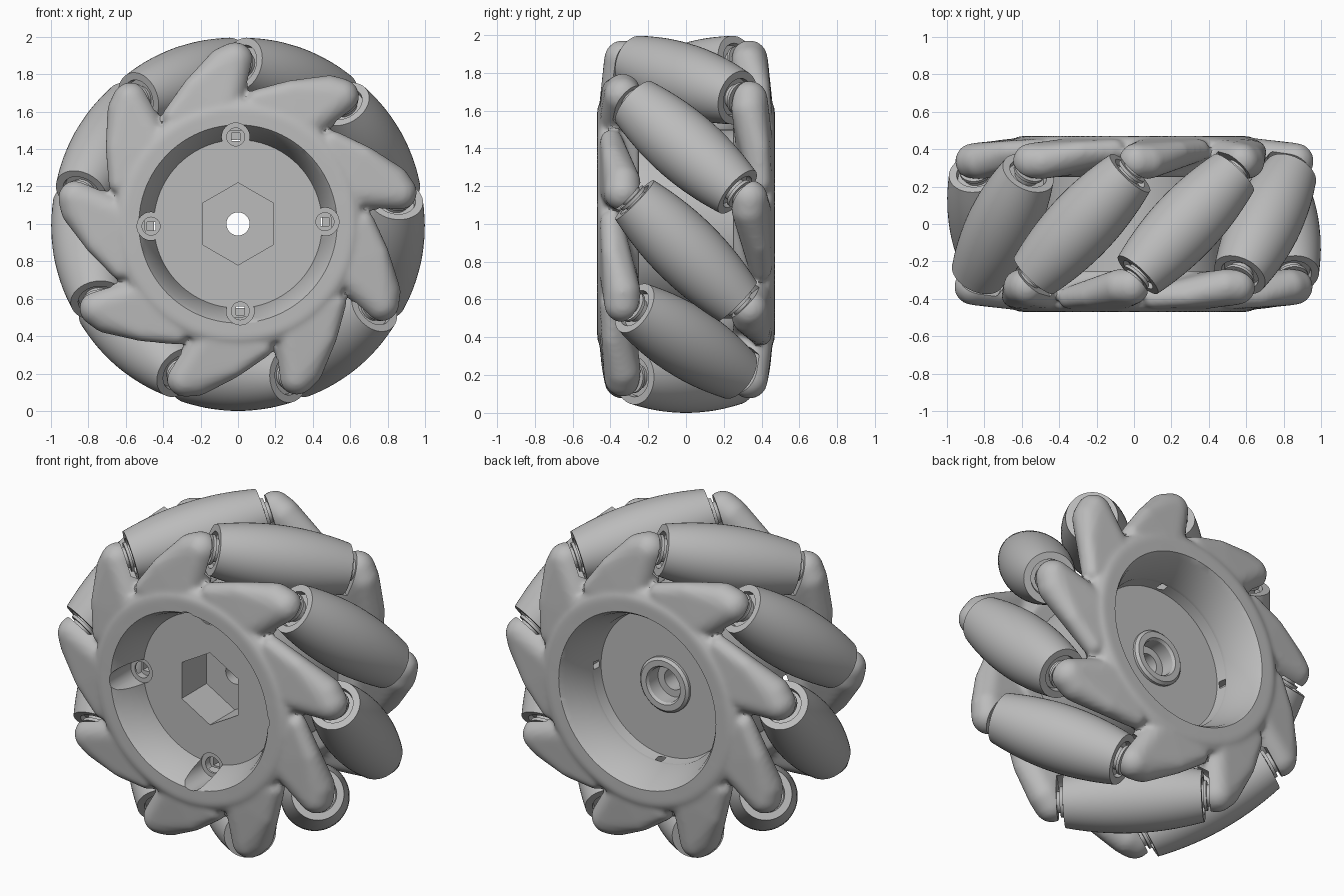
import bpy, bmesh, math
from mathutils import Matrix, Vector

if "Cube" in bpy.data.objects:
    bpy.data.objects.remove(bpy.data.objects["Cube"])

COUNT, AXIS_R, HALF = 9, 0.81, 0.385
PHASE = math.radians(30)
CENTRE = Matrix.Translation((0, 0, 1))
FRONT = Matrix.Rotation(math.pi / 2, 4, 'X')      # local z becomes forward

grey = bpy.data.materials.new("mid_grey")
grey.use_nodes = True
grey.diffuse_color = (0.5, 0.5, 0.5, 1)
grey.node_tree.nodes["Principled BSDF"].inputs["Base Color"].default_value = (0.5, 0.5, 0.5, 1)


def radial(angle, r=1.0, y=0.0):
    return Vector((r * math.cos(angle), y, r * math.sin(angle)))


def finish(name, bm, matrix):
    bmesh.ops.transform(bm, matrix=matrix, verts=bm.verts)
    bmesh.ops.recalc_face_normals(bm, faces=bm.faces)
    mesh = bpy.data.meshes.new(name)
    bm.to_mesh(mesh)
    bm.free()
    mesh.materials.append(grey)
    ob = bpy.data.objects.new(name, mesh)
    bpy.context.collection.objects.link(ob)
    return ob


def lathe(name, profile, matrix, steps=64, closed=False):
    """Revolve (radius, height) points about local z."""
    bm = bmesh.new()
    verts = [bm.verts.new((r, 0, h)) for r, h in profile]
    pairs = list(zip(verts, verts[1:]))
    if closed:
        pairs.append((verts[-1], verts[0]))
    edges = [bm.edges.new(p) for p in pairs]
    bmesh.ops.spin(bm, geom=verts + edges, axis=(0, 0, 1), cent=(0, 0, 0),
                   angle=math.tau, steps=steps)
    bmesh.ops.remove_doubles(bm, verts=bm.verts, dist=1e-5)
    return finish(name, bm, matrix)


def activate(ob):
    bpy.ops.object.select_all(action='DESELECT')
    ob.select_set(True)
    bpy.context.view_layer.objects.active = ob


def join(obs):
    activate(obs[0])
    for ob in obs:
        ob.select_set(True)
    bpy.ops.object.join()
    return obs[0]


def modify(ob, kind, **settings):
    activate(ob)
    mod = ob.modifiers.new(kind.title(), kind)
    for key, value in settings.items():
        setattr(mod, key, value)
    bpy.ops.object.modifier_apply(modifier=mod.name)


def cut(ob, cutter):
    modify(ob, 'BOOLEAN', operation='DIFFERENCE', solver='EXACT', object=cutter)


def smooth(ob, degrees=30):
    activate(ob)
    bpy.ops.object.shade_smooth_by_angle(angle=math.radians(degrees))


def barrel(half, grow=0.0, n=14):
    """Crowned roller outline whose tilted sweep follows the tread circle."""
    ts = [half * (2 * i / n - 1) for i in range(n + 1)]
    return [(1 - math.sqrt(AXIS_R ** 2 + t * t / 2) + grow, t) for t in ts]


# Rollers with recessed ends, washers and axle pins
angles = [PHASE + i * math.tau / COUNT for i in range(COUNT)]
clearances = []
for i, a in enumerate(angles):
    lean = Vector((-math.sin(a), -1, math.cos(a))).normalized()
    place = CENTRE @ Matrix.Translation(radial(a, AXIS_R)) @ lean.to_track_quat('Z', 'X').to_matrix().to_4x4()
    end = [(0.105, HALF), (0.1, HALF - 0.03), (0.065, HALF - 0.03), (0.065, HALF + 0.005),
           (0.085, HALF + 0.005), (0.085, HALF + 0.022), (0.06, HALF + 0.022),
           (0.06, HALF + 0.08), (0, HALF + 0.08)]
    start = [(r, -h) for r, h in reversed(end)]
    smooth(lathe(f"roller_{i + 1}", start + barrel(HALF) + end, place, 48))
    clear = [(0, -HALF - 0.04)] + barrel(HALF + 0.04, 0.012) + [(0, HALF + 0.04)]
    clearances.append(lathe("roller_clearance", clear, place, 32))
clearance = join(clearances)

# Screw bores and square through holes
bores, squares = [], []
for k in range(4):
    place = CENTRE @ Matrix.Translation(radial(math.radians(91.5 + 90 * k), 0.465)) @ FRONT
    bores.append(lathe("screw_bore", [(0, 0.6), (0.075, 0.6), (0.075, 0.262), (0.048, 0.262),
                                      (0.048, 0.22), (0, 0.22)], place, 32))
    bm = bmesh.new()
    bmesh.ops.create_cube(bm, size=1, matrix=Matrix.Diagonal((0.045, 0.045, 2, 1)))
    squares.append(finish("square_hole", bm, place))
bore, square = join(bores), join(squares)


def finger(tip, matrix):
    """Rounded support arm with a thin trailing shoulder, leaning out to an axle end."""
    bm = bmesh.new()
    # angle past the tip in degrees, radius, depth, ball size
    balls = [(0, 0.875, -0.335, 0.098), (4, 0.855, -0.335, 0.095), (7, 0.58, -0.365, 0.1),
             (17, 0.765, -0.385, 0.06), (30, 0.67, -0.395, 0.06)]
    for turn, r, y, size in balls:
        bmesh.ops.create_icosphere(bm, subdivisions=3, radius=size,
                                   matrix=Matrix.Translation(radial(tip + math.radians(turn), r, y)))
    bmesh.ops.delete(bm, geom=bm.faces[:], context='FACES_ONLY')
    bmesh.ops.convex_hull(bm, input=bm.verts)
    bmesh.ops.delete(bm, geom=[v for v in bm.verts if not v.link_faces], context='VERTS')
    return finish("finger", bm, matrix)


# Side plates: blended fingers on a rim, then crisp pocket and clearances
flip = Matrix.Rotation(math.pi, 4, radial(PHASE))
for name, side in (("front_plate", CENTRE), ("back_plate", CENTRE @ flip)):
    parts = [lathe(name, [(0, 0.47), (0.615, 0.47), (0.66, 0.445), (0.66, 0.33), (0.6, 0.25), (0, 0.25)],
                   side @ FRONT)]
    parts += [finger(a + math.radians(21), side) for a in angles]
    plate = join(parts)
    modify(plate, 'REMESH', mode='VOXEL', voxel_size=0.014)
    modify(plate, 'SMOOTH', factor=0.5, iterations=8)
    pocket = lathe("pocket_cutter", [(0, 0.5), (0.555, 0.5), (0.53, 0.47), (0.51, 0.44),
                                     (0.45, 0.27), (0.45, 0.1), (0, 0.1)], side @ FRONT, 96)
    cut(plate, pocket)
    cut(plate, clearance)
    if name == "front_plate":
        cut(plate, bore)
        cut(plate, square)
    smooth(plate, 35)
    bpy.data.objects.remove(pocket)

# Hub drum with hexagonal socket in front and a round boss in the rear recess
hub = lathe("hub", [(0.062, 0.27), (0.455, 0.27), (0.455, 0.25), (0.5, 0.25), (0.5, -0.25),
                    (0.45, -0.25), (0.44, -0.19), (0.165, -0.19), (0.165, -0.205), (0.15, -0.22),
                    (0.115, -0.22), (0.105, -0.205), (0.105, -0.12), (0.062, -0.12)],
            CENTRE @ FRONT, 96, closed=True)
socket = lathe("hex_socket", [(0, 0.5), (0.22, 0.5), (0.22, 0.03), (0, 0.03)],
               CENTRE @ FRONT @ Matrix.Rotation(math.pi / 6, 4, 'Z'), 6)
for cutter in (socket, bore, square):
    cut(hub, cutter)
smooth(hub)
for cutter in (socket, bore, square, clearance):
    bpy.data.objects.remove(cutter)
